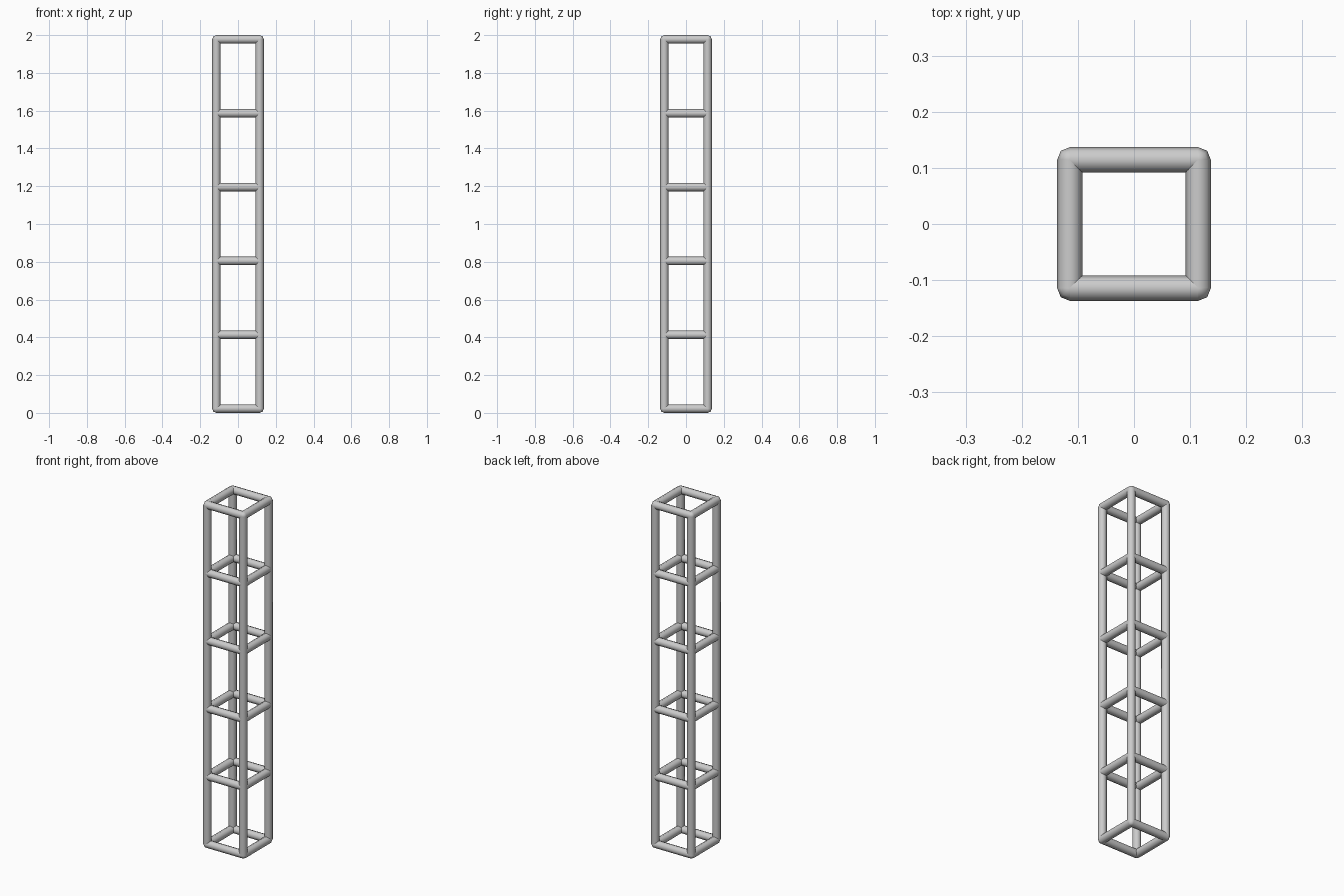
import bpy, math
from mathutils import Vector

if "Cube" in bpy.data.objects:
    bpy.data.objects.remove(bpy.data.objects["Cube"])

R = 0.0225          # tube radius
C = 0.1145          # tube centre line distance from the axis
LEVELS = 6
SIDES = 8


def finish(name):
    ob = bpy.context.object
    ob.name = name
    bpy.ops.object.shade_smooth_by_angle(angle=math.radians(50))


def tube(name, a, b):
    a, b = Vector(a), Vector(b)
    d = b - a
    bpy.ops.mesh.primitive_cylinder_add(
        vertices=SIDES, radius=R, depth=d.length, location=(a + b) / 2,
        rotation=d.to_track_quat('Z', 'Y').to_euler())
    finish(name)


corners = [(-C, -C), (C, -C), (C, C), (-C, C)]

# Upright posts, with a rounded joint at each end
for x, y in corners:
    tube("post", (x, y, R), (x, y, 2 - R))
    for z in (R, 2 - R):
        bpy.ops.mesh.primitive_uv_sphere_add(
            segments=SIDES, ring_count=SIDES // 2, radius=R, location=(x, y, z))
        finish("corner_joint")

# Square rings of rungs, evenly spaced up the tower
for k in range(LEVELS):
    z = R + k * (2 - 2 * R) / (LEVELS - 1)
    for i in range(4):
        a, b = corners[i], corners[(i + 1) % 4]
        tube("rung", (*a, z), (*b, z))
